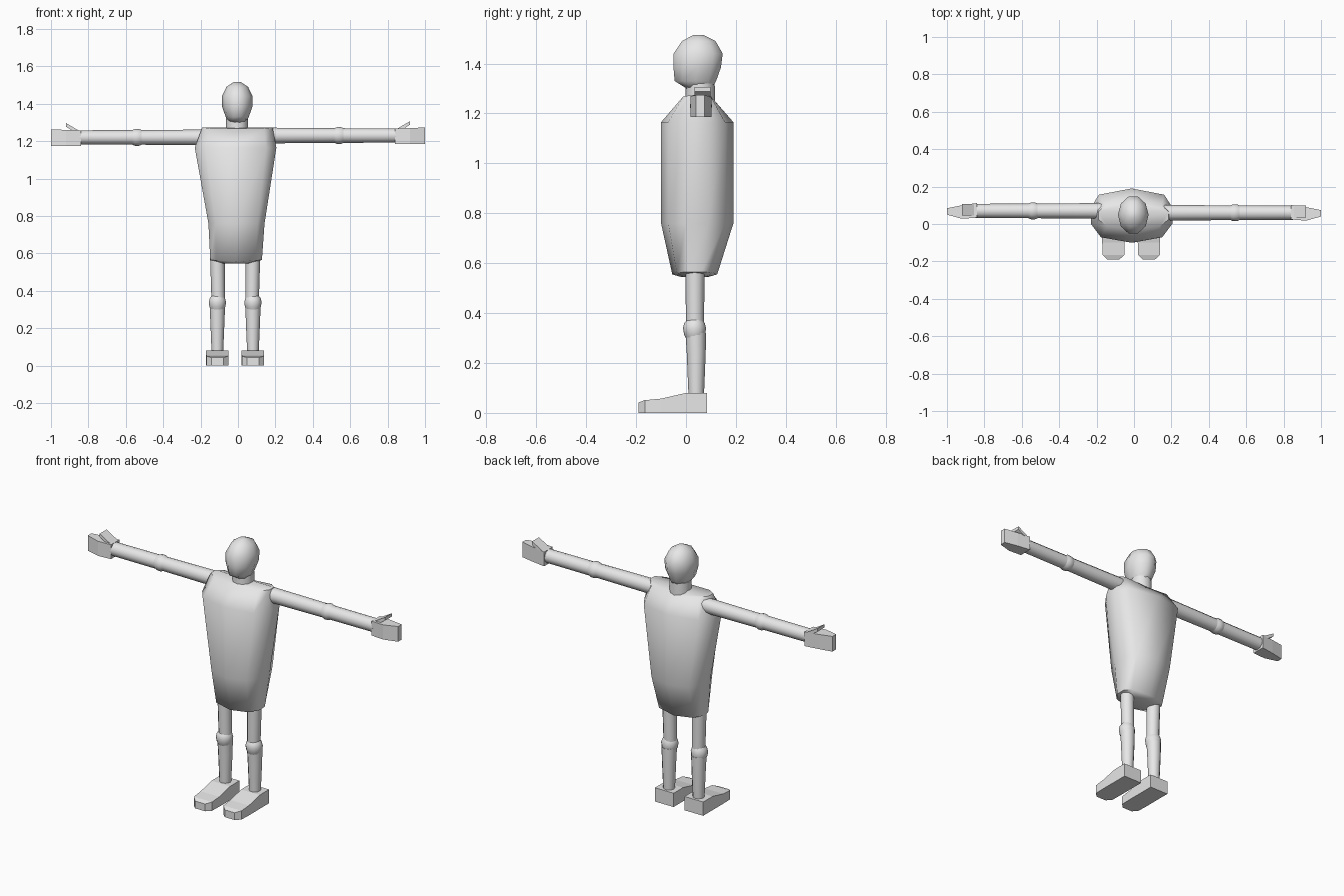
import bpy, bmesh, math
from mathutils import Vector

if "Cube" in bpy.data.objects:
    bpy.data.objects.remove(bpy.data.objects["Cube"], do_unlink=True)

grey = bpy.data.materials.new("plain_grey")
grey.use_nodes = True
grey.diffuse_color = (0.8, 0.8, 0.8, 1)
grey.node_tree.nodes["Principled BSDF"].inputs["Base Color"].default_value = grey.diffuse_color


def loft(name, rings, smooth=0):
    """Skin a list of equal-length point rings and cap both ends."""
    bm = bmesh.new()
    loops = [[bm.verts.new(p) for p in ring] for ring in rings]
    for a, b in zip(loops, loops[1:]):
        for i in range(len(a)):
            j = (i + 1) % len(a)
            bm.faces.new((a[i], a[j], b[j], b[i]))
    bm.faces.new(loops[0])
    bm.faces.new(loops[-1])
    bmesh.ops.recalc_face_normals(bm, faces=bm.faces)
    mesh = bpy.data.meshes.new(name)
    bm.to_mesh(mesh)
    bm.free()
    mesh.materials.append(grey)
    obj = bpy.data.objects.new(name, mesh)
    bpy.context.collection.objects.link(obj)
    if smooth:
        bpy.ops.object.select_all(action='DESELECT')
        obj.select_set(True)
        bpy.context.view_layer.objects.active = obj
        bpy.ops.object.shade_smooth_by_angle(angle=math.radians(smooth))
    return obj


def circle(n):
    return [(math.cos(math.tau * i / n), math.sin(math.tau * i / n)) for i in range(n)]


def flat_ring(outline, z, cx, hx, front, back, lift=0):
    """Horizontal ring; lift raises its outer sides."""
    cy, hy = (front + back) / 2, (back - front) / 2
    return [(cx + a * hx, cy + b * hy, z + lift * abs(a)) for a, b in outline]


def tube_x(name, side, stations, cy, cz, n=12):
    """Limb along x from (x, radius) stations."""
    loft(name, [[(side * x, cy + r * a, cz + r * b) for a, b in circle(n)]
                for x, r in stations], 40)


def tube_z(name, stations, n=12):
    """Upright limb from (z, x, y, radius) stations."""
    loft(name, [[(x + r * a, y + r * b, z) for a, b in circle(n)]
                for z, x, y, r in stations], 40)


# Torso: ten-sided, widening to the shoulders
half = [(0, -1), (.75, -.8), (1, -.3), (1, .3), (.8, .77), (0, 1)]
body = half + [(-a, b) for a, b in half[-2:0:-1]]
loft("torso", [
    flat_ring(body, .545, -.01, .07, -.02, .09),
    flat_ring(body, .555, -.01, .138, -.055, .125, .01),
    flat_ring(body, .76, -.008, .15, -.10, .19),
    flat_ring(body, 1.165, -.013, .218, -.10, .19),
    flat_ring(body, 1.25, -.003, .188, -.025, .115, .024),
], 60)

# Neck and head
tube_z("neck", [(1.23, -.005, .057, .06), (1.32, -.005, .057, .058)])
loft("head", [flat_ring(circle(10), z, -.004, hx, f, b) for z, hx, f, b in [
    (1.30, .045, 0, .105), (1.33, .062, -.05, .125), (1.385, .081, -.055, .145),
    (1.44, .082, -.055, .152), (1.49, .058, -.02, .122), (1.515, .02, .03, .07)]], 60)

for label, s, ay, az, lx in [("left", 1, .06, 1.23, .08), ("right", -1, .07, 1.22, -.11)]:
    # Arm with elbow band
    tube_x(label + "_upper_arm", s, [(.16, .042), (.53, .039)], ay, az)
    tube_x(label + "_elbow", s, [(.51, .037), (.53, .045), (.55, .045), (.57, .037)], ay, az)
    tube_x(label + "_forearm", s, [(.55, .039), (.85, .038)], ay, az)

    # Hand: palm tapering to the fingertips, with a thumb wedge on top
    loft(label + "_hand", [
        [(s * x, ay + y0, az - .045), (s * x, ay + y1, az - .045),
         (s * x, ay + y1, az + top), (s * x, ay + y0, az + top)]
        for x, y0, y1, top in [(.84, -.036, .042, .038), (.92, -.042, .03, .04),
                               (1, -.02, .014, .043)]])
    loft(label + "_thumb", [
        [(s * x, ay + y, az + z) for x, z in
         [(.84, .03), (.92, .077), (.92, .058), (.885, .035)]] for y in (-.025, .038)])

    # Leg with rounded knee
    tube_z(label + "_thigh", [(.58, lx, .036, .039), (.36, lx - s * .004, .036, .036)])
    tube_z(label + "_knee", [(.295, lx, .036, .034), (.315, lx, .035, .043),
                             (.34, lx, .034, .046), (.36, lx, .034, .041),
                             (.375, lx, .036, .03)])
    tube_z(label + "_shin", [(.32, lx, .039, .041), (.24, lx, .041, .038),
                             (.07, lx, .041, .031)])

    # Foot: stations from heel to toe
    loft(label + "_foot", [
        [(lx - w, y, 0), (lx + w, y, 0), (lx + w, y, z), (lx - w, y, z)]
        for y, z, w in [(.085, .08, .06), (0, .08, .06), (-.10, .057, .06),
                        (-.165, .051, .058), (-.19, .042, .032)]])
